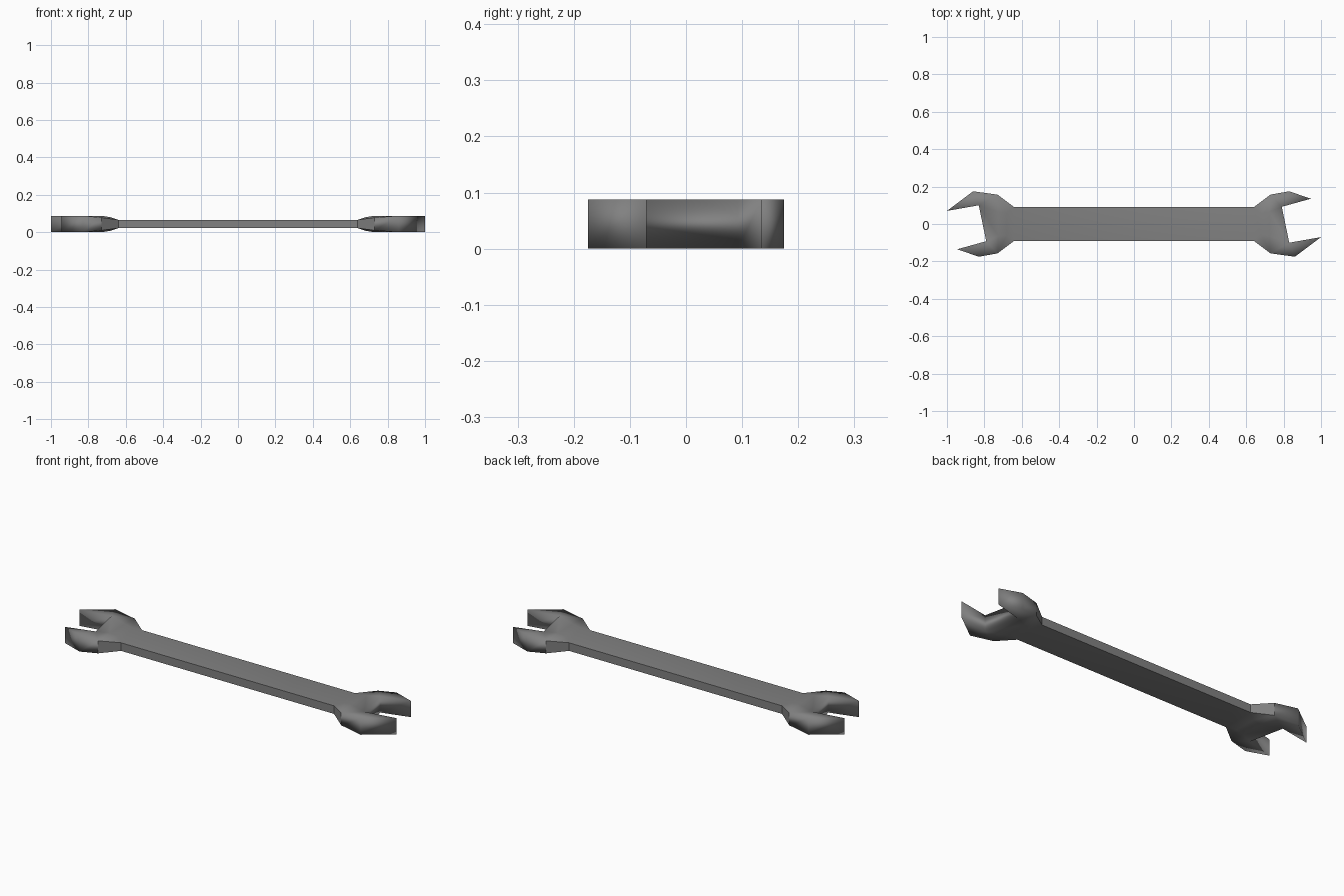
import bpy
import bmesh

cube = bpy.data.objects.get("Cube")
if cube:
    bpy.data.objects.remove(cube)

HEIGHT = 0.088

# Single steel colour
steel = bpy.data.materials.new("dark_steel")
steel.use_nodes = True
colour = (0.22, 0.22, 0.22, 1)
steel.diffuse_color = colour
steel.node_tree.nodes["Principled BSDF"].inputs["Base Color"].default_value = colour

# Upper surface of one open jaw: outline and raised neck points
points = {
    "shank_a": (0.64, 0.09, 0.066), "neck_a": (0.73, 0.157, 0.078),
    "cheek_a": (0.83, 0.175, HEIGHT), "tip_a": (0.945, 0.135, HEIGHT),
    "throat_a": (0.79, 0.092, HEIGHT), "throat_b": (0.83, -0.10, HEIGHT),
    "tip_b": (1.0, -0.07, HEIGHT), "cheek_b": (0.86, -0.175, HEIGHT),
    "neck_b": (0.73, -0.157, 0.078), "shank_b": (0.64, -0.09, 0.066),
    "ramp_a": (0.68, 0.06, 0.08), "ramp_b": (0.68, -0.06, 0.08),
    "crown_a": (0.725, 0.065, 0.087), "crown_b": (0.725, -0.065, 0.087),
}
outline = list(points)[:10]
top_faces = [
    "shank_a shank_b ramp_b ramp_a", "shank_a ramp_a neck_a",
    "shank_b neck_b ramp_b", "ramp_a ramp_b crown_b crown_a",
    "neck_a ramp_a crown_a", "neck_b crown_b ramp_b",
    "crown_a crown_b throat_b throat_a", "neck_a crown_a throat_a cheek_a",
    "cheek_a throat_a tip_a", "neck_b cheek_b throat_b crown_b",
    "cheek_b tip_b throat_b",
]

bm = bmesh.new()


def add_head(turn):
    """Open jaw at one end; turn = -1 rotates it half a turn."""
    upper, lower = {}, {}
    for name, (x, y, z) in points.items():
        upper[name] = bm.verts.new((turn * x, turn * y, z))
        lower[name] = bm.verts.new((turn * x, turn * y, HEIGHT - z))
    for names in top_faces:
        for layer in (upper, lower):
            bm.faces.new([layer[n] for n in names.split()])
    for a, b in zip(outline, outline[1:]):
        bm.faces.new((upper[a], upper[b], lower[b], lower[a]))
    # Crisp edges where the flat shank sides run into the neck
    for side in "ab":
        s, n = "shank_" + side, "neck_" + side
        for pair in ((upper[s], upper[n]), (lower[s], lower[n]),
                     (upper[n], lower[n]), (upper[s], lower[s])):
            bm.edges.get(pair).smooth = False
    return upper, lower


right_up, right_low = add_head(1)
left_up, left_low = add_head(-1)

# Straight shank joining the two heads
ring = [[up["shank_a"], up["shank_b"], low["shank_b"], low["shank_a"]]
        for up, low in ((right_up, right_low), (left_up, left_low))]
near, far = ring[0], [ring[1][i] for i in (1, 0, 3, 2)]
for i in range(4):
    j = (i + 1) % 4
    bm.faces.new((near[i], near[j], far[j], far[i]))
for a, b in zip(near, far):
    bm.edges.get((a, b)).smooth = False

bmesh.ops.recalc_face_normals(bm, faces=bm.faces)
for face in bm.faces:
    face.smooth = True

mesh = bpy.data.meshes.new("spanner_body")
bm.to_mesh(mesh)
bm.free()
mesh.materials.append(steel)
spanner = bpy.data.objects.new("spanner_body", mesh)
bpy.context.collection.objects.link(spanner)
